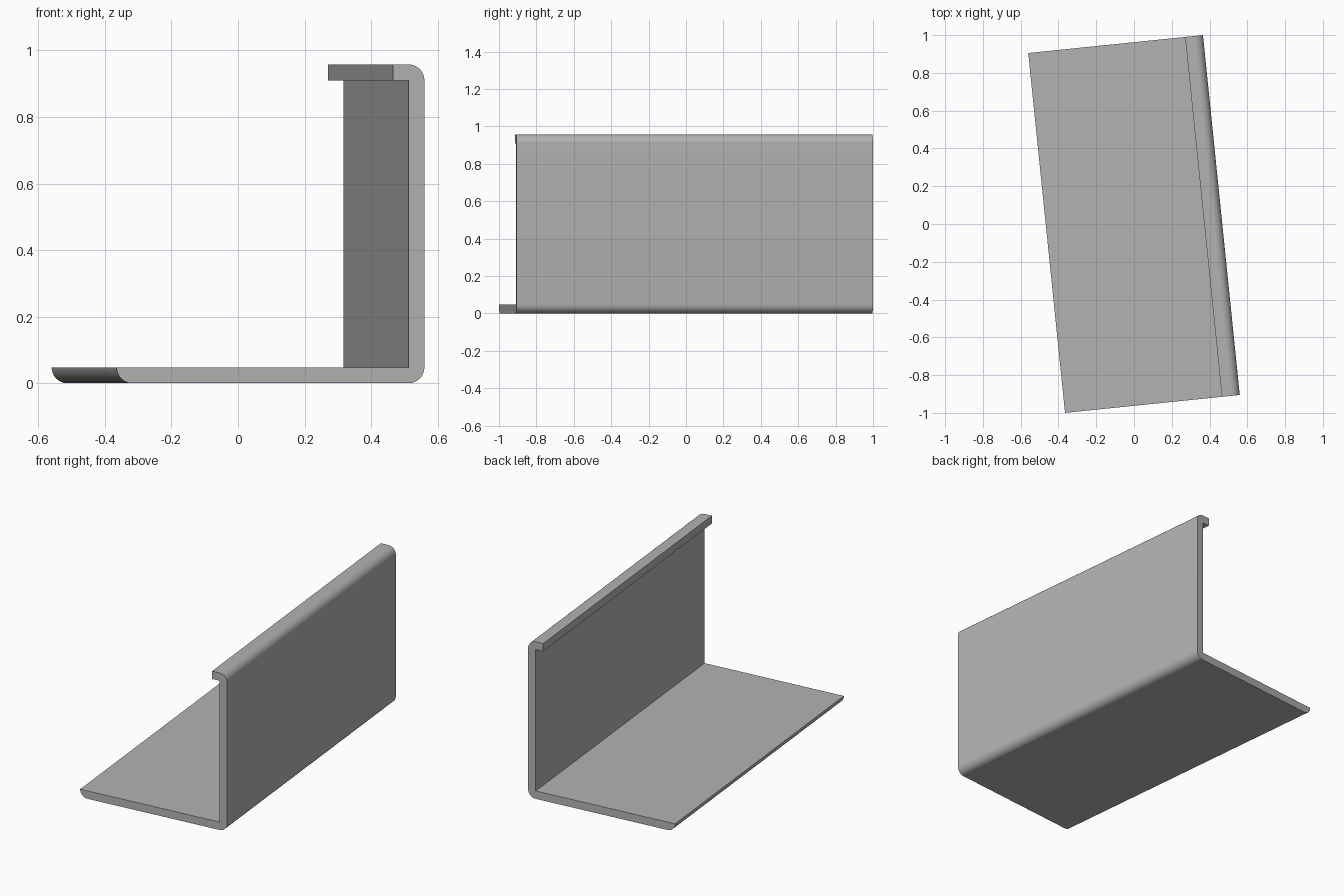
import bpy
import bmesh
import math

cube = bpy.data.objects.get("Cube")
if cube:
    bpy.data.objects.remove(cube, do_unlink=True)

HALF_WIDTH, HALF_LENGTH = 0.465, 0.9575
HEIGHT, THICK, LIP = 0.958, 0.048, 0.095
TURN = math.radians(5.84)
STEPS = 12


def arc(cx, cz, start):
    """Quarter circle of the sheet thickness, counter-clockwise from start degrees."""
    angles = [math.radians(start + 90 * i / STEPS) for i in range(STEPS + 1)]
    return [(cx + THICK * math.cos(a), cz + THICK * math.sin(a)) for a in angles]


# Single grey finish
grey = bpy.data.materials.new("grey_metal")
grey.use_nodes = True
colour = (0.45, 0.45, 0.45, 1)
grey.diffuse_color = colour
grey.node_tree.nodes["Principled BSDF"].inputs["Base Color"].default_value = colour

# Cross-section: floor with rounded free edge, upright wall, short top lip
left, right = -HALF_WIDTH, HALF_WIDTH
profile = arc(left + THICK, THICK, 180)
profile += arc(right - THICK, THICK, 270)
profile += arc(right - THICK, HEIGHT - THICK, 0)
profile += [(right - LIP, HEIGHT), (right - LIP, HEIGHT - THICK),
            (right - THICK, HEIGHT - THICK), (right - THICK, THICK)]

# Extrude the section along the length and turn it
bm = bmesh.new()
section = bm.faces.new([bm.verts.new((x, -HALF_LENGTH, z)) for x, z in profile])
extruded = bmesh.ops.extrude_face_region(bm, geom=[section], use_keep_orig=True)
far_end = [g for g in extruded["geom"] if isinstance(g, bmesh.types.BMVert)]
bmesh.ops.translate(bm, verts=far_end, vec=(0, 2 * HALF_LENGTH, 0))
bmesh.ops.recalc_face_normals(bm, faces=bm.faces)
mesh = bpy.data.meshes.new("angle_bracket")
bm.to_mesh(mesh)
bm.free()
mesh.materials.append(grey)

bracket = bpy.data.objects.new("angle_bracket", mesh)
bpy.context.collection.objects.link(bracket)
bracket.rotation_euler.z = TURN

# Smooth bends, crisp edges
bpy.ops.object.select_all(action="DESELECT")
bracket.select_set(True)
bpy.context.view_layer.objects.active = bracket
bpy.ops.object.shade_smooth_by_angle(angle=math.radians(30))
